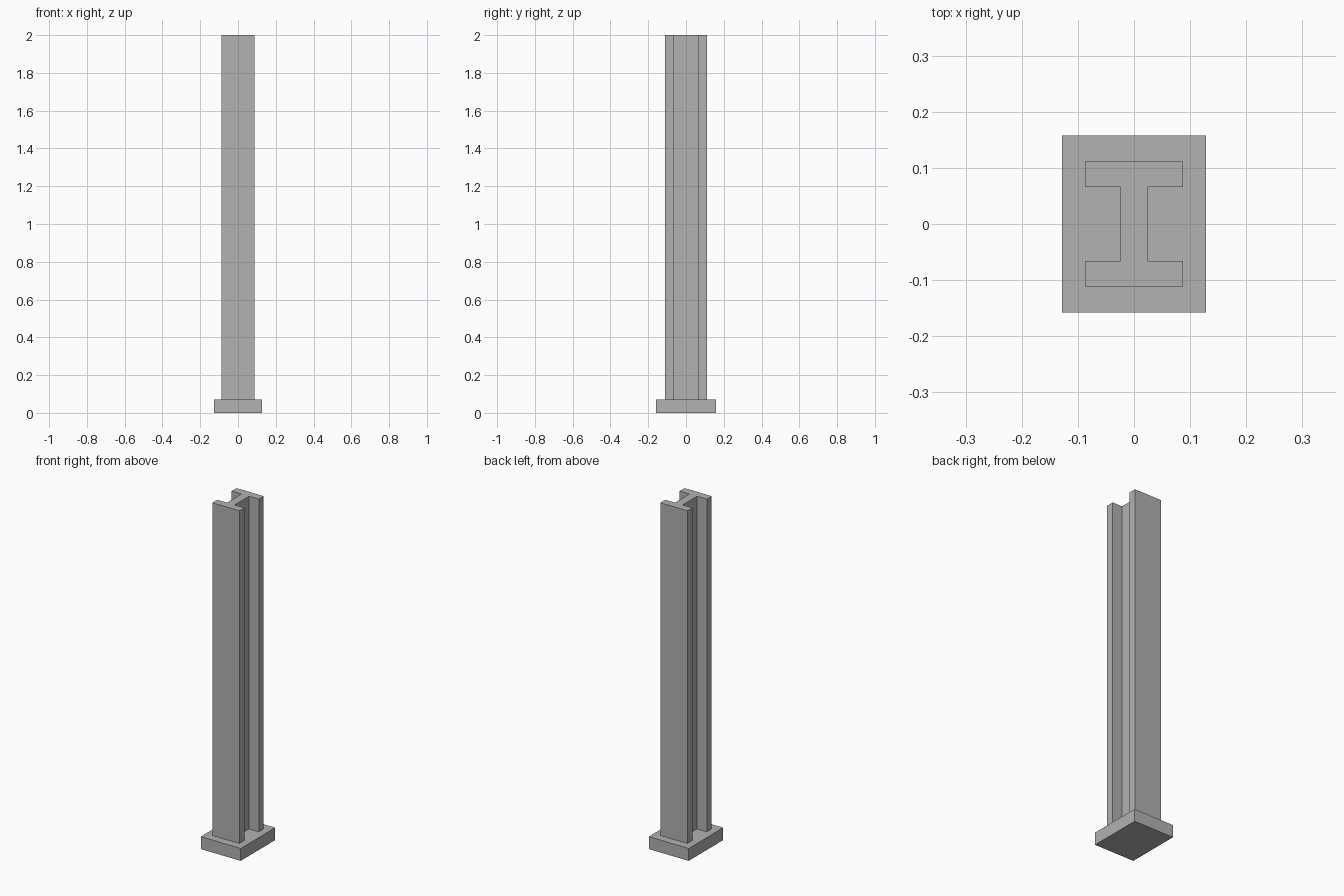
import bpy
import bmesh

cube = bpy.data.objects.get("Cube")
if cube:
    bpy.data.objects.remove(cube, do_unlink=True)

# Single flat grey
grey = bpy.data.materials.new("steel_grey")
grey.use_nodes = True
colour = (0.445, 0.445, 0.445, 1.0)
grey.diffuse_color = colour
grey.node_tree.nodes["Principled BSDF"].inputs["Base Color"].default_value = colour


def extrude_outline(name, outline, bottom, top):
    """Make a solid by raising a flat outline from bottom to top."""
    bm = bmesh.new()
    face = bm.faces.new([bm.verts.new((x, y, bottom)) for x, y in outline])
    raised = bmesh.ops.extrude_face_region(bm, geom=[face])["geom"]
    verts = [v for v in raised if isinstance(v, bmesh.types.BMVert)]
    bmesh.ops.translate(bm, verts=verts, vec=(0, 0, top - bottom))
    bmesh.ops.recalc_face_normals(bm, faces=bm.faces)
    mesh = bpy.data.meshes.new(name)
    bm.to_mesh(mesh)
    bm.free()
    mesh.materials.append(grey)
    obj = bpy.data.objects.new(name, mesh)
    bpy.context.collection.objects.link(obj)
    return obj


plate_x, plate_y, plate_top = 0.128, 0.158, 0.072
flange_x, flange_y = 0.087, 0.111
web_x, web_y = 0.0245, 0.066

# Base plate
extrude_outline("base_plate",
                [(-plate_x, -plate_y), (plate_x, -plate_y),
                 (plate_x, plate_y), (-plate_x, plate_y)], 0, plate_top)

# I-section column: right half of the outline, then its half-turn copy
half = [(flange_x, -flange_y), (flange_x, -web_y), (web_x, -web_y),
        (web_x, web_y), (flange_x, web_y), (flange_x, flange_y)]
extrude_outline("column", half + [(-x, -y) for x, y in half], plate_top, 2)
